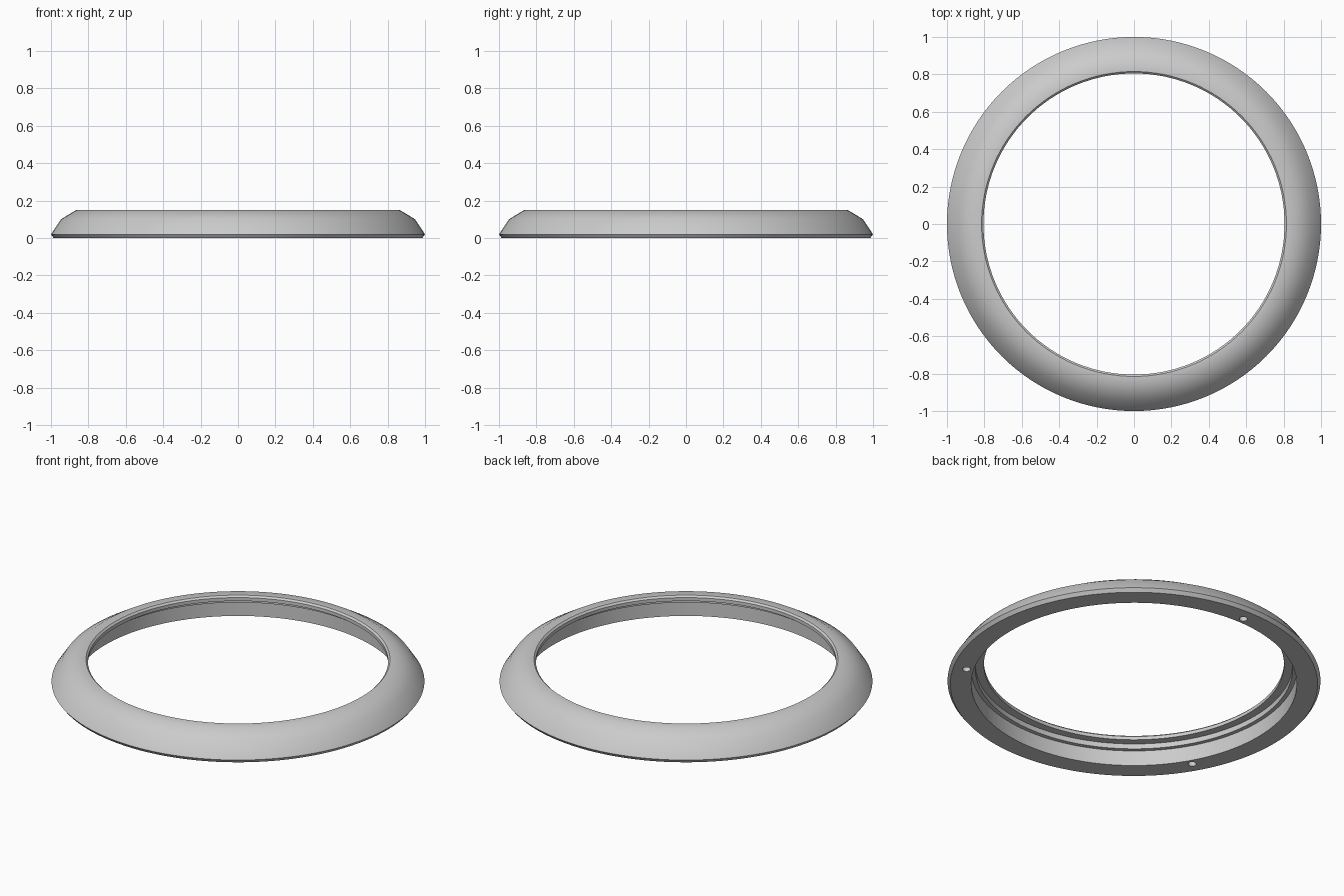
import bpy, bmesh, math
from mathutils import Matrix, Vector

cube = bpy.data.objects.get("Cube")
if cube:
    bpy.data.objects.remove(cube, do_unlink=True)

SEGMENTS = 128
HOLES, HOLE_CIRCLE, HOLE_RADIUS, HOLE_DEPTH = 3, 0.912, 0.022, 0.07

# Single plain grey
grey = bpy.data.materials.new("light_grey")
grey.use_nodes = True
colour = (0.6, 0.6, 0.6, 1)
grey.diffuse_color = colour
grey.node_tree.nodes["Principled BSDF"].inputs["Base Color"].default_value = colour


def add_object(name, bm):
    bmesh.ops.recalc_face_normals(bm, faces=bm.faces)
    mesh = bpy.data.meshes.new(name)
    bm.to_mesh(mesh)
    bm.free()
    mesh.materials.append(grey)
    obj = bpy.data.objects.new(name, mesh)
    bpy.context.collection.objects.link(obj)
    return obj


def lathe(name, profile):
    """Turn a closed (radius, height) profile around the z axis."""
    bm = bmesh.new()
    verts = [bm.verts.new((r, 0, z)) for r, z in profile]
    edges = [bm.edges.new((v, verts[i - 1])) for i, v in enumerate(verts)]
    bmesh.ops.spin(bm, geom=verts + edges, cent=(0, 0, 0), axis=(0, 0, 1),
                   angle=math.tau, steps=SEGMENTS, use_duplicate=False)
    bmesh.ops.remove_doubles(bm, verts=bm.verts, dist=1e-5)
    return add_object(name, bm)


# Bezel ring: sloped outside, thin top lip, stepped recess below
ring = lathe("bezel_ring", [
    (0.985, 0), (1.0, 0.02), (0.947, 0.1), (0.865, 0.15),
    (0.815, 0.15), (0.805, 0.14), (0.805, 0.12),
    (0.85, 0.12), (0.85, 0.09), (0.873, 0.09), (0.873, 0),
])

# Blind screw holes in the underside
bm = bmesh.new()
for i in range(HOLES):
    angle = math.pi / 2 + i * math.tau / HOLES
    spot = Vector((math.cos(angle), math.sin(angle), 0)) * HOLE_CIRCLE
    bmesh.ops.create_cone(bm, cap_ends=True, segments=24, radius1=HOLE_RADIUS,
                          radius2=HOLE_RADIUS, depth=2 * HOLE_DEPTH,
                          matrix=Matrix.Translation(spot))
cutter = add_object("screw_hole_cutter", bm)
cutter.hide_render = True

cut = ring.modifiers.new("screw_holes", "BOOLEAN")
cut.operation = "DIFFERENCE"
cut.solver = "EXACT"
cut.object = cutter

bpy.ops.object.select_all(action="DESELECT")
ring.select_set(True)
bpy.context.view_layer.objects.active = ring
bpy.ops.object.modifier_apply(modifier=cut.name)
bpy.data.objects.remove(cutter, do_unlink=True)
bpy.ops.object.shade_smooth_by_angle(angle=math.radians(35))
